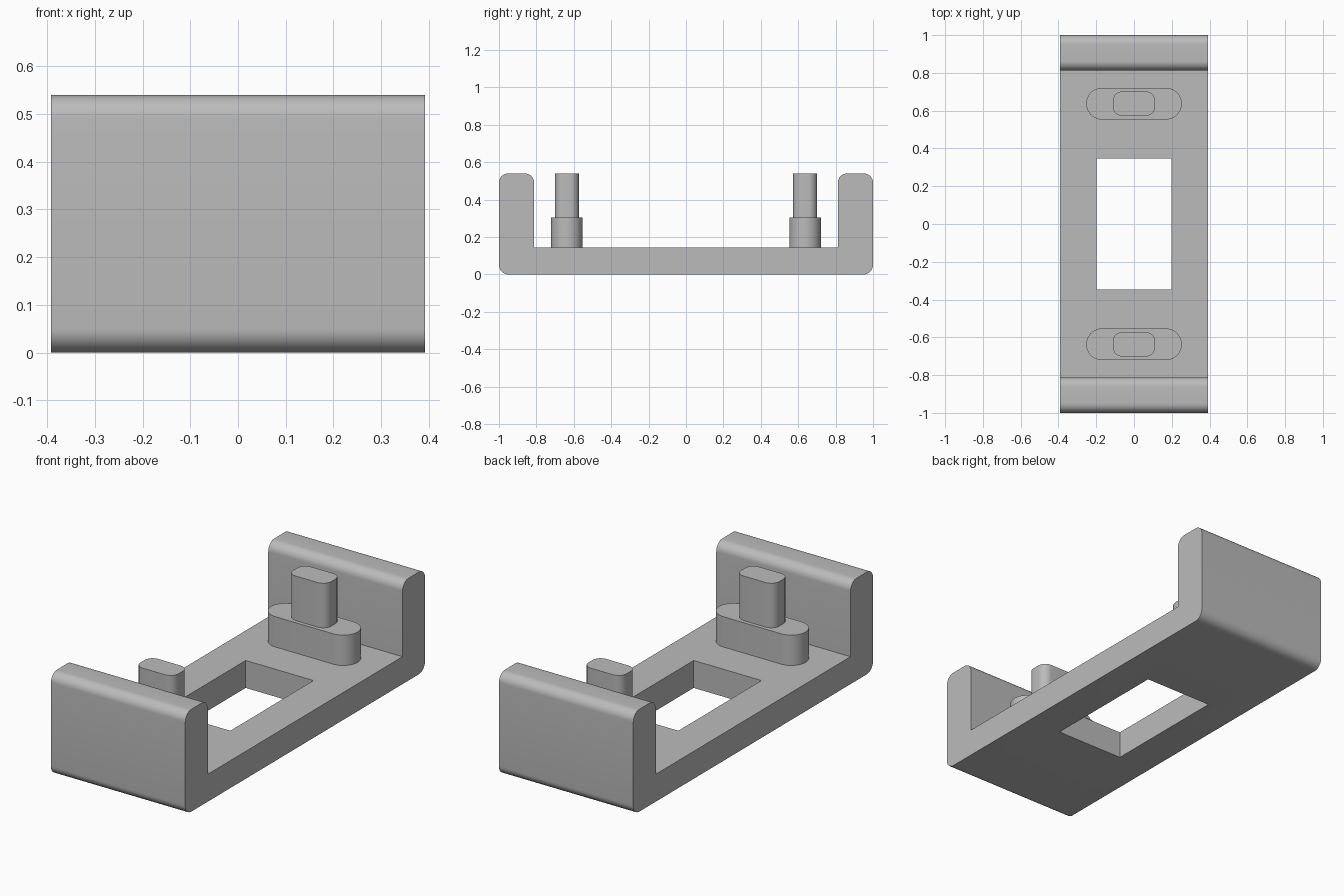
import bpy
import bmesh
import math
from mathutils import Matrix, Vector

cube = bpy.data.objects.get("Cube")
if cube:
    bpy.data.objects.remove(cube, do_unlink=True)

# Single plain grey
grey = bpy.data.materials.new("plain_grey")
grey.use_nodes = True
colour = (0.5, 0.5, 0.5, 1)
grey.diffuse_color = colour
grey.node_tree.nodes["Principled BSDF"].inputs["Base Color"].default_value = colour


def rounded(corners, steps=10):
    """Round a polygon given as (x, y, radius) corners."""
    points = []
    for i, (x, y, r) in enumerate(corners):
        p = Vector((x, y))
        if r == 0:
            points.append(p)
            continue
        a = (Vector(corners[i - 1][:2]) - p).normalized()
        b = (Vector(corners[(i + 1) % len(corners)][:2]) - p).normalized()
        centre = p + (a + b) * r
        for s in range(steps + 1):
            t = math.pi / 2 * s / steps
            points.append(centre - b * r * math.cos(t) - a * r * math.sin(t))
    return points


def prism(name, outline, low, high, matrix=Matrix()):
    """Extrude a flat outline from low to high, then orient it."""
    bm = bmesh.new()
    face = bm.faces.new([bm.verts.new((p.x, p.y, low)) for p in outline])
    out = bmesh.ops.extrude_face_region(bm, geom=[face])
    top = [v for v in out["geom"] if isinstance(v, bmesh.types.BMVert)]
    bmesh.ops.translate(bm, verts=top, vec=(0, 0, high - low))
    bmesh.ops.remove_doubles(bm, verts=bm.verts, dist=1e-4)
    bmesh.ops.transform(bm, matrix=matrix, verts=bm.verts)
    bmesh.ops.recalc_face_normals(bm, faces=bm.faces)
    mesh = bpy.data.meshes.new(name)
    bm.to_mesh(mesh)
    bm.free()
    obj = bpy.data.objects.new(name, mesh)
    bpy.context.collection.objects.link(obj)
    mesh.materials.append(grey)
    return obj


def smooth(obj):
    bpy.ops.object.select_all(action="DESELECT")
    obj.select_set(True)
    bpy.context.view_layer.objects.active = obj
    bpy.ops.object.shade_smooth_by_angle(angle=math.radians(30))


def slot(half_x, half_y, r, y):
    return rounded([(-half_x, y - half_y, r), (half_x, y - half_y, r),
                    (half_x, y + half_y, r), (-half_x, y + half_y, r)])


# U-shaped bracket: side profile in (y, z) swept along x
HALF, FLOOR, TOP, INNER, R = 0.392, 0.145, 0.54, 0.812, 0.05
side = [(-1, 0, R), (1, 0, R), (1, TOP, R), (INNER, TOP, R),
        (INNER, FLOOR, 0), (-INNER, FLOOR, 0), (-INNER, TOP, R), (-1, TOP, R)]
yz_to_world = Matrix(((0, 0, 1, 0), (1, 0, 0, 0), (0, 1, 0, 0), (0, 0, 0, 1)))
bracket = prism("bracket", rounded(side), -HALF, HALF, yz_to_world)

# Rectangular window through the floor
cutter = prism("window_cutter", slot(0.198, 0.347, 0, 0), -0.1, 0.3)
cutter.hide_render = True
cutter.hide_set(True)
cut = bracket.modifiers.new("window", "BOOLEAN")
cut.operation = "DIFFERENCE"
cut.solver = "EXACT"
cut.object = cutter
bpy.context.view_layer.objects.active = bracket
bpy.ops.object.modifier_apply(modifier=cut.name)
bpy.data.objects.remove(cutter, do_unlink=True)
smooth(bracket)

# Stepped posts at both ends: wide slot-shaped foot with a narrower peg
for end, y in (("front", -0.637), ("back", 0.637)):
    smooth(prism(end + "_post_foot", slot(0.253, 0.084, 0.0839, y), FLOOR, 0.305))
    smooth(prism(end + "_post_peg", slot(0.111, 0.064, 0.046, y), 0.305, TOP))
